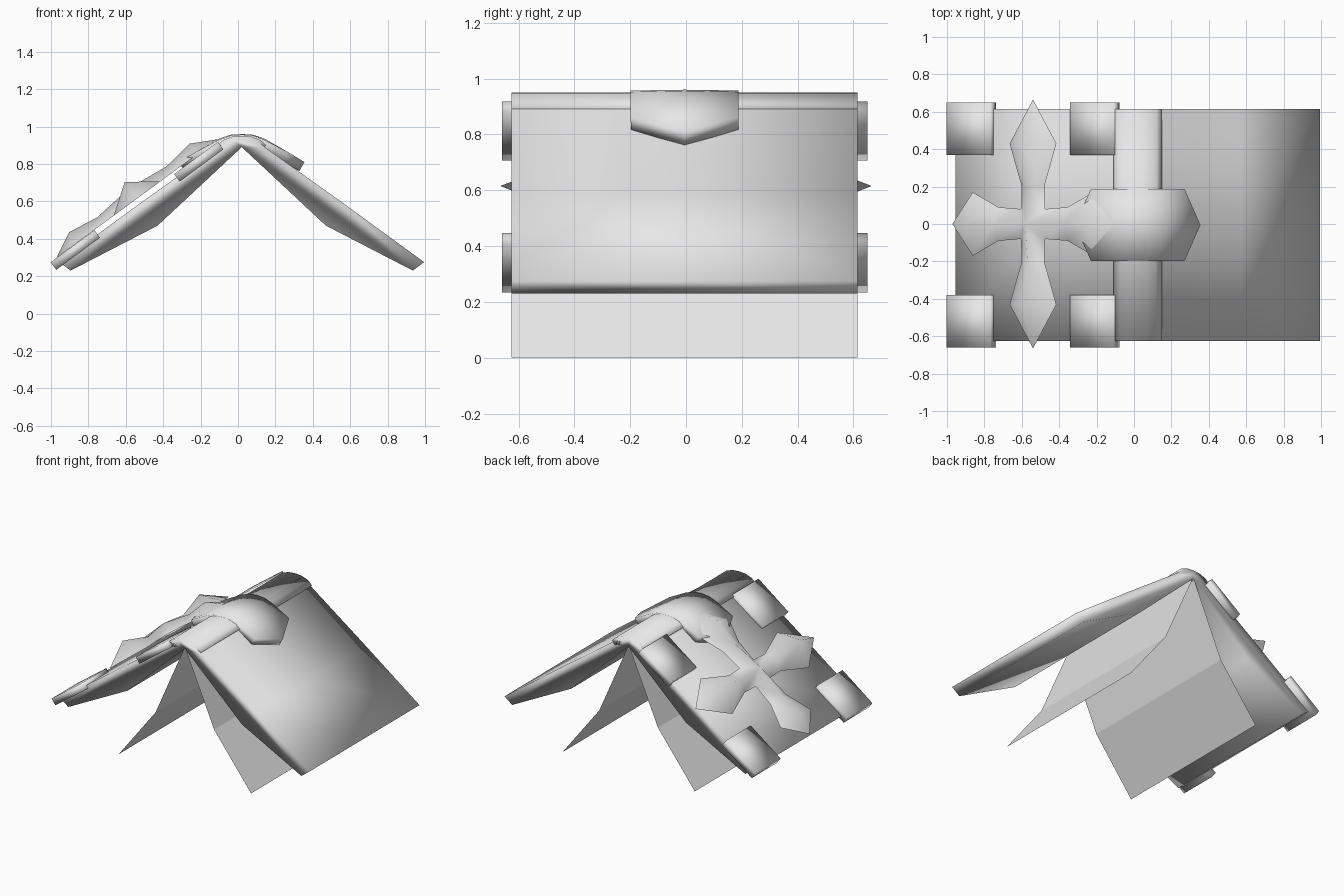
import bpy, bmesh, math
from mathutils import Matrix, Vector

default = bpy.data.objects.get("Cube")
if default:
    bpy.data.objects.remove(default)

grey = bpy.data.materials.new("light_grey")
grey.use_nodes = True
grey.diffuse_color = (0.8, 0.8, 0.8, 1)
grey.node_tree.nodes["Principled BSDF"].inputs["Base Color"].default_value = (0.8, 0.8, 0.8, 1)

MID_X = 0.02            # ridge line of the open book
BACK, MID_Y, FRONT = 0.615, -0.005, -0.625
TILT = math.atan(0.735)  # slope of the covers


def make(name, bm, smooth=True, recalc=True):
    if recalc:
        bmesh.ops.recalc_face_normals(bm, faces=bm.faces)
    mesh = bpy.data.meshes.new(name)
    bm.to_mesh(mesh)
    bm.free()
    for p in mesh.polygons:
        p.use_smooth = smooth
    mesh.materials.append(grey)
    ob = bpy.data.objects.new(name, mesh)
    bpy.context.collection.objects.link(ob)
    return ob


def sweep(bm, profile, ys, closed):
    """Stretch an x-z profile through the given y stations."""
    rows = [[bm.verts.new((x, y, z)) for x, z in profile] for y in ys]
    n = len(profile)
    for a, b in zip(rows, rows[1:]):
        for i in range(n if closed else n - 1):
            j = (i + 1) % n
            bm.faces.new((a[i], a[j], b[j], b[i]))
    if closed:
        bm.faces.new(rows[0])
        bm.faces.new(rows[-1])


def mirrored(half):
    """Mirror (distance, height) points about the ridge line."""
    return ([(MID_X - d, z) for d, z in reversed(half)]
            + [(MID_X + d, z) for d, z in half if d > 0])


# Cover and spine: one bent shell
outer = mirrored([(0, 0.948), (0.06, 0.943), (0.13, 0.885), (0.55, 0.585), (0.975, 0.275)])
inner = mirrored([(0, 0.89), (0.45, 0.47), (0.915, 0.23)])
bm = bmesh.new()
sweep(bm, outer + inner[::-1], (FRONT, MID_Y, BACK), True)
make("cover", bm)

# Raised spine band
bm = bmesh.new()
band = mirrored([(0, 0.95), (0.05, 0.946), (0.1, 0.928), (0.13, 0.9)])
under = mirrored([(0, 0.905), (0.11, 0.87)])
sweep(bm, band + under[::-1], (FRONT, BACK), True)
make("spine", bm)

# Two hanging page sheets
for name, side in (("left_page", 1), ("right_page", -1)):
    bm = bmesh.new()
    path = [(MID_X + side * d, z) for d, z in ((0, 0.9), (0.23, 0.375), (0.52, 0))]
    sweep(bm, path, (FRONT, BACK), False)
    make(name, bm, False)

# Strap over the spine with pointed ends: edge and middle positions per row
half = [(0, 0.957, 0, 0.96), (0.06, 0.952, 0.06, 0.956),
        (0.12, 0.93, 0.12, 0.936), (0.25, 0.862, 0.335, 0.81)]
rows = [(-a, b, -c, d) for a, b, c, d in half[:0:-1]] + half
bm = bmesh.new()
grid = [[bm.verts.new((MID_X + dx, MID_Y + y, z))
         for dx, y, z in ((a, -0.193, b), (c, 0, d), (a, 0.193, b))]
        for a, b, c, d in rows]
for r, s in zip(grid, grid[1:]):
    for j in range(2):
        bm.faces.new((r[j], s[j], s[j + 1], r[j + 1]))
strap = make("strap", bm, recalc=False)
solid = strap.modifiers.new("thickness", 'SOLIDIFY')
solid.thickness = 0.055
solid.offset = -1

# Four corner caps
for level, x, z in (("lower", -0.87, 0.34), ("upper", -0.21, 0.812)):
    for end, y in (("front", -0.52), ("back", 0.51)):
        bm = bmesh.new()
        bmesh.ops.create_cube(bm, size=1)
        bm.transform(Matrix.Translation((x, y, z)) @ Matrix.Rotation(-TILT, 4, 'Y')
                     @ Matrix.Diagonal((0.29, 0.28, 0.05, 1)))
        make(level + "_" + end + "_corner_cap", bm)

# Ridged cross: each arm is (distance, half width, ridge height) from a shared centre
long_arm = [(0.2, 0.075, 0.05), (0.43, 0.155, 0.11), (0.665, 0, 0)]
short_arm = [(0.23, 0.09, 0.045), (0.4, 0.17, 0.07), (0.535, 0, 0)]
bm = bmesh.new()
for k in range(4):
    turn = Matrix.Rotation(k * math.pi / 2, 3, 'Z')

    def vert(u, v, h):
        return bm.verts.new(turn @ Vector((u, v, h)))

    prev = [vert(0.08, -0.08, 0), vert(0, 0, 0.07), vert(0.08, 0.08, 0)]
    for u, w, h in (long_arm if k % 2 else short_arm):
        if w:
            cur = [vert(u, -w, 0), vert(u, 0, h), vert(u, w, 0)]
            for j in range(2):
                bm.faces.new((prev[j], cur[j], cur[j + 1], prev[j + 1]))
            prev = cur
        else:
            tip = vert(u, 0, 0)
            for j in range(2):
                bm.faces.new((prev[j], tip, prev[j + 1]))
bmesh.ops.remove_doubles(bm, verts=bm.verts, dist=0.001)
bmesh.ops.edgeloop_fill(bm, edges=[e for e in bm.edges if e.is_boundary])
bm.transform(Matrix.Translation((-0.54, MID_Y + 0.005, 0.615)) @ Matrix.Rotation(-TILT, 4, 'Y'))
cross = make("cross_ornament", bm)
for p in cross.data.polygons:
    p.use_smooth = len(p.vertices) < 5
